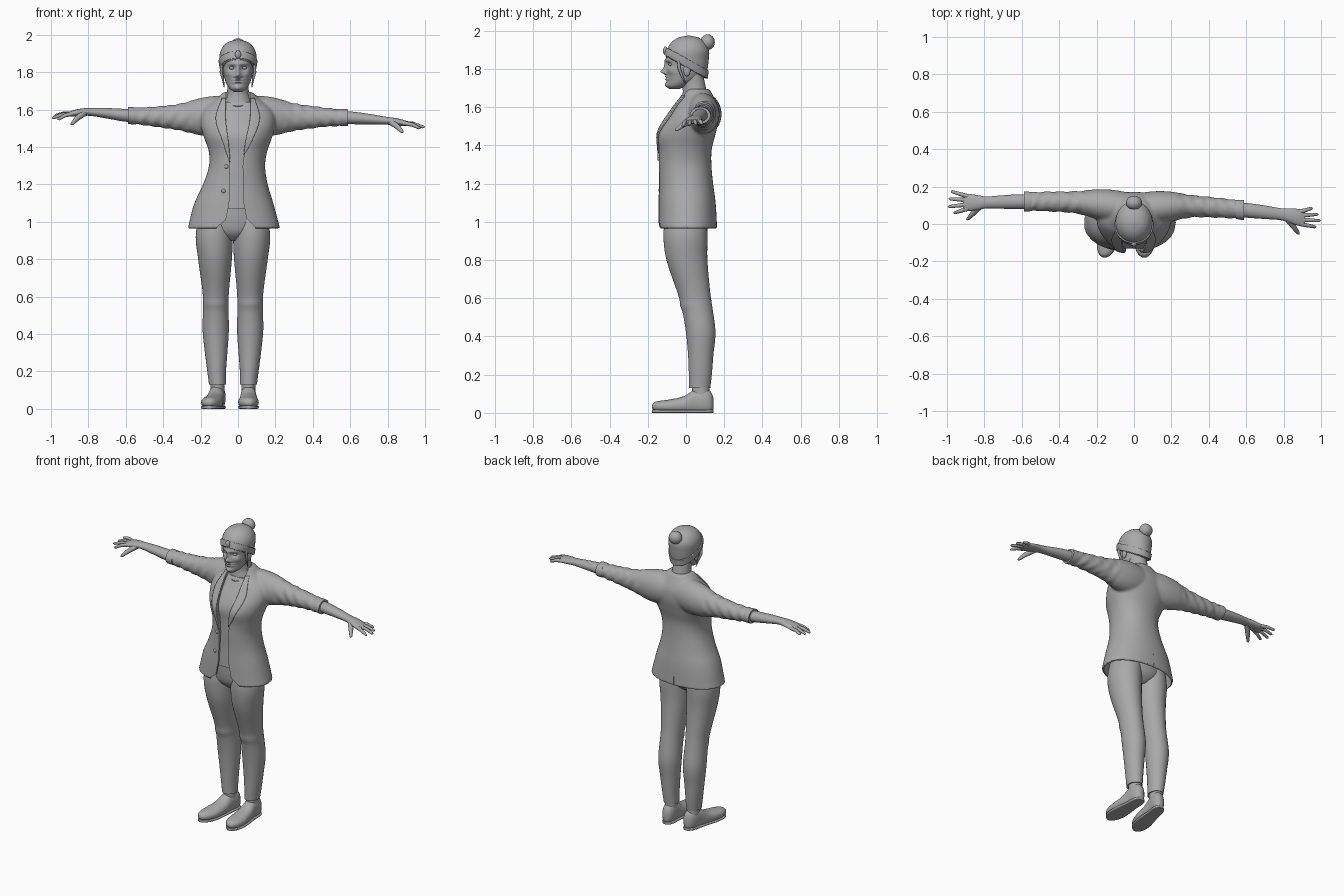
import bpy, bmesh, math
from math import sin, cos, pi, exp
from mathutils import Vector
from mathutils.bvhtree import BVHTree

cube = bpy.data.objects.get("Cube")
if cube:
    bpy.data.objects.remove(cube, do_unlink=True)

clay = bpy.data.materials.new("plain_grey")
clay.use_nodes = True
clay.diffuse_color = (.4, .4, .4, 1)
clay.node_tree.nodes["Principled BSDF"].inputs["Base Color"].default_value = (.4, .4, .4, 1)


def add(name, bm):
    """Turn a bmesh into a smooth shaded object."""
    bmesh.ops.recalc_face_normals(bm, faces=bm.faces)
    mesh = bpy.data.meshes.new(name)
    bm.to_mesh(mesh)
    bm.free()
    mesh.materials.append(clay)
    obj = bpy.data.objects.new(name, mesh)
    bpy.context.scene.collection.objects.link(obj)
    return obj


def bake(obj):
    graph = bpy.context.evaluated_depsgraph_get()
    mesh = bpy.data.meshes.new_from_object(obj.evaluated_get(graph))
    obj.modifiers.clear()
    obj.data = mesh


def modify(obj, kind, **settings):
    mod = obj.modifiers.new(kind.title(), kind)
    for key, value in settings.items():
        setattr(mod, key, value)


def sample(keys, t):
    """Smoothly interpolate rows of (position, values...) at t."""
    last = len(keys) - 1
    i = max(k for k in range(last) if k == 0 or keys[k][0] <= t)

    def slope(k, c):
        a, b = keys[max(k - 1, 0)], keys[min(k + 1, last)]
        return (b[c] - a[c]) / (b[0] - a[0])
    a, b = keys[i], keys[i + 1]
    h = b[0] - a[0]
    s = (t - a[0]) / h
    return [a[c] * (1 + 2 * s) * (1 - s) ** 2 + b[c] * s * s * (3 - 2 * s)
            + h * s * (1 - s) * (slope(i, c) * (1 - s) - slope(i + 1, c) * s)
            for c in range(1, len(a))]


def loft(bm, axis, keys, sides=40, steps=40, power=2, grow=0, floor=None):
    """Skin elliptical rings along an axis; rows are (position, centre, centre, radius, radius)."""
    rings = []
    for j in range(steps + 1):
        t = keys[0][0] + (keys[-1][0] - keys[0][0]) * j / steps
        cu, cv, ru, rv = sample(keys, t)
        ring = []
        for k in range(sides):
            c, s = cos(2 * pi * k / sides), sin(2 * pi * k / sides)
            u = cu + (ru + grow) * math.copysign(abs(c) ** (2 / power), c)
            v = cv + (rv + grow) * math.copysign(abs(s) ** (2 / power), s)
            if floor is not None:
                v = max(v, floor)
            ring.append(bm.verts.new({"z": (u, v, t), "x": (t, u, v), "y": (u, t, v)}[axis]))
        rings.append(ring)
    for a, b in zip(rings, rings[1:]):
        for k in range(sides):
            n = (k + 1) % sides
            bm.faces.new((a[k], a[n], b[n], b[k]))
    bm.faces.new(rings[0])
    bm.faces.new(rings[-1])
    return bm


def sculpt(bm, bumps):
    """Push vertices by soft bumps: (centre, radii, push)."""
    for v in bm.verts:
        move = Vector()
        for centre, size, push in bumps:
            d = sum(((v.co[i] - centre[i]) / size[i]) ** 2 for i in range(3))
            move += Vector(push) * exp(-d)
        v.co += move


def tube(name, points, radii):
    curve = bpy.data.curves.new(name, "CURVE")
    curve.dimensions, curve.bevel_depth, curve.bevel_resolution = "3D", 1, 4
    curve.use_fill_caps = True
    spline = curve.splines.new("POLY")
    spline.points.add(len(points) - 1)
    for p, co, r in zip(spline.points, points, radii):
        p.co, p.radius = (*co, 1), r
    curve.materials.append(clay)
    obj = bpy.data.objects.new(name, curve)
    bpy.context.scene.collection.objects.link(obj)
    bake_mesh = bpy.data.meshes.new_from_object(obj.evaluated_get(bpy.context.evaluated_depsgraph_get()))
    bpy.data.objects.remove(obj)
    obj = bpy.data.objects.new(name, bake_mesh)
    bpy.context.scene.collection.objects.link(obj)


def ball(name, centre, size, segments=24):
    bm = bmesh.new()
    bmesh.ops.create_uvsphere(bm, u_segments=segments, v_segments=segments // 2, radius=1)
    for v in bm.verts:
        v.co = Vector(a * b + c for a, b, c in zip(v.co, size, centre))
    return add(name, bm)


def cutter(name, outline, front, back):
    """Prism from an (x, z) outline, running front to back."""
    bm = bmesh.new()
    face = bm.faces.new([bm.verts.new((x, front, z)) for x, z in outline])
    out = bmesh.ops.extrude_face_region(bm, geom=[face])["geom"]
    bmesh.ops.translate(bm, vec=(0, back - front, 0), verts=[g for g in out if isinstance(g, bmesh.types.BMVert)])
    obj = add(name, bm)
    obj.hide_render = True
    return obj


# Jacket: torso and sleeves fused, then hollowed and opened
torso = [(.965, -.022, .008, .247, .155), (1.1, -.022, .005, .211, .15), (1.2, -.014, 0, .173, .142),
         (1.3, -.005, -.005, .15, .138), (1.38, 0, -.003, .157, .138), (1.46, 0, .01, .185, .145),
         (1.53, 0, .03, .2, .14), (1.6, 0, .05, .185, .118), (1.65, 0, .057, .125, .09), (1.695, 0, .055, .075, .068)]
bust = [((s * .085, -.13, 1.46), (.07, .1, .07), (0, -.018, 0)) for s in (-1, 1)]
arm_line = {"left": (1, [(0, .08, 1.57), (.3, .095, 1.56), (.58, .075, 1.557), (.8, .05, 1.54), (.93, .025, 1.522)]),
            "right": (-1, [(0, .08, 1.57), (.3, .115, 1.56), (.58, .12, 1.568), (.8, .115, 1.588), (.93, .115, 1.572)])}
sleeve = [(.03, .085, .1), (.12, .088, .108), (.2, .08, .1), (.3, .06, .074), (.45, .053, .053), (.585, .048, .042)]
forearm = [(.5, .036, .034), (.6, .039, .034), (.7, .036, .028), (.79, .032, .021), (.84, .04, .02),
           (.89, .045, .016), (.915, .035, .009)]


def arm_rows(side, radii):
    sign, line = arm_line[side]
    return [(sign * x, *sample(line, x), ry, rz) for x, ry, rz in radii][::sign]


def wrinkle(bm):
    for v in bm.verts:
        x = abs(v.co.x)
        if x > .24:
            v.co.z += .003 * sin(x * 110 + v.co.y * 50)
            v.co.y += .003 * sin(x * 85 + v.co.z * 60)


bm = loft(bmesh.new(), "z", torso, 64, 60, 2.2)
sculpt(bm, bust)
for side in arm_line:
    loft(bm, "x", arm_rows(side, sleeve))
wrinkle(bm)
jacket = add("jacket", bm)
modify(jacket, "REMESH", mode="VOXEL", voxel_size=.008)
modify(jacket, "SMOOTH", factor=.5, iterations=5)
bake(jacket)
surface = BVHTree.FromPolygons([v.co for v in jacket.data.vertices], [p.vertices for p in jacket.data.polygons])
cavity = [(z, *sample(torso, z)) for z in (.965, 1.05, 1.14, 1.22)]
cavity.insert(0, (.9, *cavity[0][1:]))
hollow = add("jacket_cavity", loft(bmesh.new(), "z", cavity, 64, 30, 2.2, -.012))
hollow.hide_render = True
opening = cutter("jacket_opening", [
    (-.14, .9), (-.11, .975), (-.065, 1.01), (-.047, 1.1), (-.042, 1.3), (-.05, 1.42), (-.068, 1.55), (-.062, 1.75),
    (.065, 1.75), (.066, 1.55), (.037, 1.4), (.025, 1.3), (.03, 1.1), (.045, 1.02), (.09, .975), (.12, .9)], -.4, .02)
vent = cutter("jacket_vent", [(-.024, .9), (-.021, 1.06), (-.018, .9)], .05, .3)
for tool in (hollow, opening, vent):
    modify(jacket, "BOOLEAN", operation="DIFFERENCE", solver="EXACT", object=tool)
bake(jacket)
for tool in (hollow, opening, vent):
    bpy.data.objects.remove(tool, do_unlink=True)


def plate(name, inner, outer, rows=30, columns=8):
    """Thin panel between two (z, x) edges laid on the jacket front."""
    bm, grid = bmesh.new(), []
    for j in range(rows + 1):
        z = inner[0][0] + (inner[-1][0] - inner[0][0]) * j / rows
        a, b = sample(inner, z)[0], sample(outer, z)[0]
        xs = [a + (b - a) * k / columns for k in range(columns + 1)]
        hits = [surface.ray_cast(Vector((x, -1, z)), Vector((0, 1, 0)))[0] for x in xs]
        grid.append([bm.verts.new(h + Vector((0, -.005, 0))) for h in hits])
    for p, q in zip(grid, grid[1:]):
        for k in range(columns):
            bm.faces.new((p[k], p[k + 1], q[k + 1], q[k]))
    modify(add(name, bm), "SOLIDIFY", thickness=.008, offset=0)


plate("right_lapel", [(1.32, -.042), (1.42, -.05), (1.55, -.066), (1.66, -.064)],
      [(1.32, -.046), (1.42, -.078), (1.55, -.118), (1.66, -.085)])
plate("left_lapel", [(1.36, .031), (1.42, .038), (1.55, .064), (1.66, .067)],
      [(1.36, .034), (1.42, .068), (1.55, .115), (1.66, .088)])
for label, x, z in (("upper", -.062, 1.295), ("lower", -.077, 1.165)):
    y = surface.ray_cast(Vector((x, -1, z)), Vector((0, 1, 0)))[0].y
    ball(label + "_button", (x, y, z), (.011, .007, .011))

# Blouse and neck
bm = loft(bmesh.new(), "z", [(z, *sample(torso, z)) for z in (1.07, 1.2, 1.3, 1.38, 1.46, 1.53, 1.6, 1.64)], 64, 50, 2.2, -.016)
sculpt(bm, bust)
add("blouse", bm)
add("neck", loft(bmesh.new(), "z", [(1.58, 0, .05, .1, .085), (1.64, 0, .05, .075, .072),
                                    (1.69, 0, .045, .059, .062), (1.77, 0, .03, .056, .06)]))
tube("necklace", [(.07 * sin(a), .045 - .085 * cos(a), 1.645 - .025 * cos(a)) for a in
                  [i * pi / 16 - pi / 2 for i in range(17)]], [.003] * 17)

# Arms, cuffs and hands
fingers = {"left": [(.955, .085, 1.512), (.985, .052, 1.51), (.998, .017, 1.506), (.975, -.017, 1.5)],
           "right": [(-.978, .175, 1.57), (-.99, .135, 1.56), (-.995, .092, 1.555), (-.965, .058, 1.548)]}
thumbs = {"left": (.882, -.055, 1.478), "right": (-.893, .022, 1.52)}
for side, (sign, line) in arm_line.items():
    add(side + "_forearm", loft(bmesh.new(), "x", arm_rows(side, forearm), 24, 30))
    add(side + "_cuff", loft(bmesh.new(), "x", arm_rows(side, [(.545, .05, .045), (.565, .053, .046), (.588, .054, .045)]), 32, 6))
    for name, tip, shift in zip(("little", "ring", "middle", "index"), fingers[side], (.032, .012, -.01, -.032)):
        y, z = sample(line, .89)
        base, tip = Vector((sign * .885, y + shift, z)), Vector(tip)
        knuckle = base.lerp(tip, .5) + Vector((0, 0, .006))
        tube(f"{side}_{name}_finger", [base, knuckle, base.lerp(tip, .93), tip], [.012, .0105, .008, .003])
    y, z = sample(line, .83)
    base, tip = Vector((sign * .82, y - .015, z - .003)), Vector(thumbs[side])
    tube(side + "_thumb", [base, base.lerp(tip, .5) + Vector((sign * .005, -.005, 0)), base.lerp(tip, .92), tip],
         [.018, .014, .009, .003])

# Trousers, ankles and shoes
middle = -.027
add("trouser_hips", loft(bmesh.new(), "z", [(.9, middle, 0, .04, .06), (.94, middle, 0, .14, .1), (1, middle, 0, .19, .115),
                                            (1.08, middle, 0, .175, .12), (1.16, -.02, 0, .155, .12)], 48, 24))
leg = [(.13, .083, .072, .045, .055), (.2, .087, .075, .05, .06), (.3, .09, .077, .06, .066), (.42, .092, .077, .07, .077),
       (.54, .092, .06, .068, .08), (.62, .092, .043, .07, .085), (.8, .096, .005, .09, .107),
       (.92, .1, -.003, .099, .115), (1.02, .095, 0, .09, .11)]
shoe = [(-.178, .032, .012, .008), (-.165, .034, .03, .022), (-.13, .034, .048, .03), (-.08, .035, .055, .036),
        (-.01, .042, .049, .046), (.05, .058, .042, .066), (.1, .06, .04, .07), (.13, .055, .03, .056), (.143, .05, .015, .03)]
for side, sign, toe in (("left", 1, 0), ("right", -1, -.18)):
    bm = loft(bmesh.new(), "z", [(z, middle + sign * x, y, a, b) for z, x, y, a, b in leg], 40, 60)
    sculpt(bm, [((middle + sign * .09, .0, .56), (.2, .08, .02), (0, -.006, 0))])
    add(side + "_trouser_leg", bm)
    add(side + "_ankle", loft(bmesh.new(), "z", [(.04, middle + sign * .083, .08, .036, .045),
                                                 (.16, middle + sign * .083, .075, .038, .046)], 24, 6))
    rows = [(y, middle + sign * .083 - toe * (y - .08), z, a, b) for y, z, a, b in shoe]
    add(side + "_shoe", loft(bmesh.new(), "y", rows, 40, 50, 2.2, 0, .012))
    sole = [(y, x, .008, a, .008) for y, x, z, a, b in rows]
    add(side + "_sole", loft(bmesh.new(), "y", sole, 32, 40, 4, .001, 0))

# Head with sculpted face
skull = [(1.695, 0, -.06, .022, .025), (1.712, 0, -.045, .045, .053), (1.745, 0, -.018, .065, .081),
         (1.79, 0, -.006, .076, .096), (1.85, 0, .002, .083, .106), (1.9, 0, .007, .084, .103),
         (1.94, 0, .01, .066, .08), (1.965, 0, .012, .03, .035)]
bm = loft(bmesh.new(), "z", skull, 110, 90)
features = [((0, -.1, 1.785), (.013, .06, .014), (0, -.03, 0)), ((0, -.1, 1.815), (.011, .06, .022), (0, -.014, 0)),
            ((0, -.1, 1.746), (.026, .06, .006), (0, -.011, 0)), ((0, -.1, 1.76), (.024, .06, .005), (0, -.01, 0)),
            ((0, -.1, 1.715), (.022, .05, .016), (0, -.012, 0)), ((0, -.1, 1.845), (.06, .05, .01), (0, -.006, 0))]
for s in (-1, 1):
    features += [((s * .033, -.1, 1.822), (.019, .05, .013), (0, .015, 0)),
                 ((s * .016, -.1, 1.778), (.007, .05, .007), (0, -.009, 0)),
                 ((s * .05, -.08, 1.79), (.02, .05, .018), (s * .004, -.005, 0))]
sculpt(bm, features)
add("head", bm)
for side, s in (("left", 1), ("right", -1)):
    ball(side + "_eye", (s * .032, -.079, 1.823), (.015, .012, .009))
    ball(side + "_ear", (s * .081, .005, 1.792), (.01, .018, .031))
    tube(side + "_loose_strand", [(s * .088, -.04, 1.85), (s * .09, -.035, 1.8), (s * .08, -.02, 1.76), (s * .074, 0, 1.72)],
         [.008, .008, .006, .002])

# Hair cap, headband and bun
cap = [(1.7, 0, .03, .06, .07), (1.76, 0, .02, .077, .088), (1.85, 0, .006, .096, .113), (1.9, 0, .01, .097, .11),
       (1.94, 0, .012, .078, .087), (1.965, 0, .013, .045, .05), (1.974, 0, .013, .008, .008)]


def hair_piece(name, grow, low, high):
    bm = loft(bmesh.new(), "z", cap, 64, 60, 2, grow)
    for height, up in ((low, -1), (high, 1)):
        bmesh.ops.bisect_plane(bm, geom=bm.verts[:] + bm.edges[:] + bm.faces[:], plane_co=(0, 0, height),
                               plane_no=Vector((0, .55, 1)) * up, clear_outer=True)
    modify(add(name, bm), "SOLIDIFY", thickness=.008, offset=-1)


hair_piece("hair_cap", 0, 1.808, 2.2)
hair_piece("headband", .007, 1.812, 1.856)
ball("headband_knot", (0, -.108, 1.895), (.016, .012, .022))
ball("hair_bun", (0, .113, 1.94), (.043, .038, .041))
tube("bun_tie", [(.027 * cos(a), .083 + .018 * sin(a), 1.925 - .02 * sin(a)) for a in
                 [i * pi / 12 for i in range(25)]], [.007] * 25)

for obj in bpy.context.scene.objects:
    obj.select_set(obj.type == "MESH")
    bpy.context.view_layer.objects.active = obj
bpy.ops.object.shade_smooth_by_angle(angle=math.radians(50))
